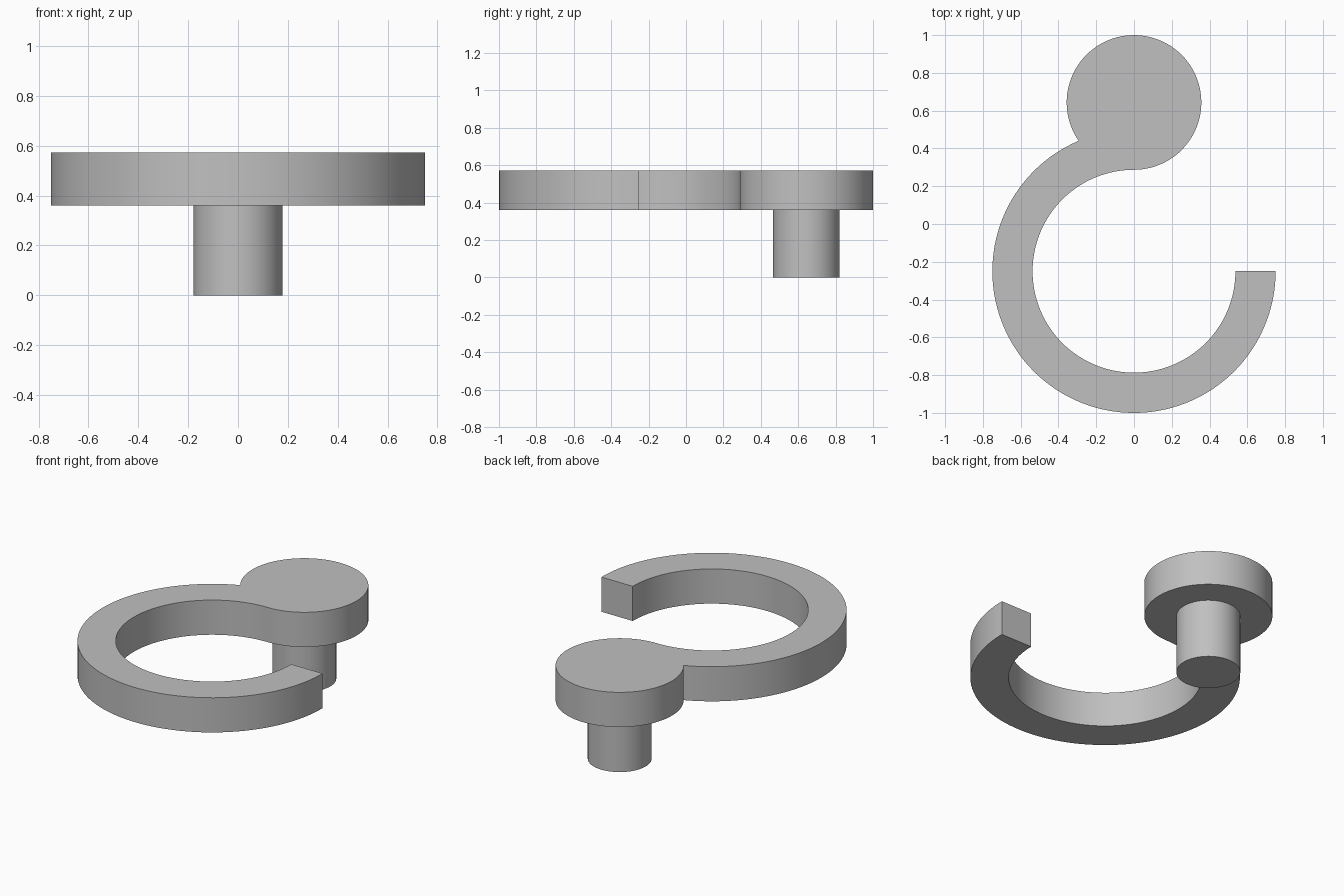
import bpy
import bmesh
from math import acos, cos, sin, pi, radians

cube = bpy.data.objects.get("Cube")
if cube:
    bpy.data.objects.remove(cube, do_unlink=True)

# Main dimensions
RING_Y, RING_OUT, RING_IN = -0.25, 0.75, 0.537
DISC_Y, DISC_R = 0.6435, 0.3565
POST_R = 0.178
PLATE_LOW, PLATE_TOP = 0.36, 0.573

grey = bpy.data.materials.new("plain grey")
grey.use_nodes = True
colour = (0.53, 0.53, 0.53, 1)
grey.diffuse_color = colour
grey.node_tree.nodes["Principled BSDF"].inputs["Base Color"].default_value = colour


def arc(cy, radius, start, end, steps):
    """Points on an arc centred on x = 0, both ends included."""
    angles = [start + (end - start) * i / steps for i in range(steps + 1)]
    return [(radius * cos(a), cy + radius * sin(a)) for a in angles]


def extrude_profile(name, points, low, high):
    """Solid made by raising a closed outline from low to high."""
    bm = bmesh.new()
    base = bm.faces.new([bm.verts.new((x, y, low)) for x, y in points])
    top = bmesh.ops.extrude_face_region(bm, geom=[base], use_keep_orig=True)
    raised = [g for g in top["geom"] if isinstance(g, bmesh.types.BMVert)]
    bmesh.ops.translate(bm, verts=raised, vec=(0, 0, high - low))
    bmesh.ops.recalc_face_normals(bm, faces=bm.faces)
    mesh = bpy.data.meshes.new(name)
    bm.to_mesh(mesh)
    bm.free()
    mesh.materials.append(grey)
    obj = bpy.data.objects.new(name, mesh)
    bpy.context.collection.objects.link(obj)
    bpy.ops.object.select_all(action="DESELECT")
    obj.select_set(True)
    bpy.context.view_layer.objects.active = obj
    bpy.ops.object.shade_smooth_by_angle(angle=radians(30))
    return obj


# Angles where the outer ring edge meets the disc
gap = DISC_Y - RING_Y
ring_turn = acos((gap**2 + RING_OUT**2 - DISC_R**2) / (2 * gap * RING_OUT))
disc_turn = acos((gap**2 + DISC_R**2 - RING_OUT**2) / (2 * gap * DISC_R))

# Hook: outer edge to the tip, inner edge back to the disc, then round the disc
outer = arc(RING_Y, RING_OUT, pi / 2 + ring_turn, 2 * pi, 96)
inner = arc(RING_Y, RING_IN, 2 * pi, pi / 2, 96)
disc = arc(DISC_Y, DISC_R, -pi / 2, 3 * pi / 2 - disc_turn, 80)
extrude_profile("hook_plate", outer + inner + disc[1:-1], PLATE_LOW, PLATE_TOP)

# Post under the disc, sunk slightly into it
extrude_profile("post", arc(DISC_Y, POST_R, 0, 2 * pi, 64)[:-1], 0, PLATE_LOW + 0.05)
